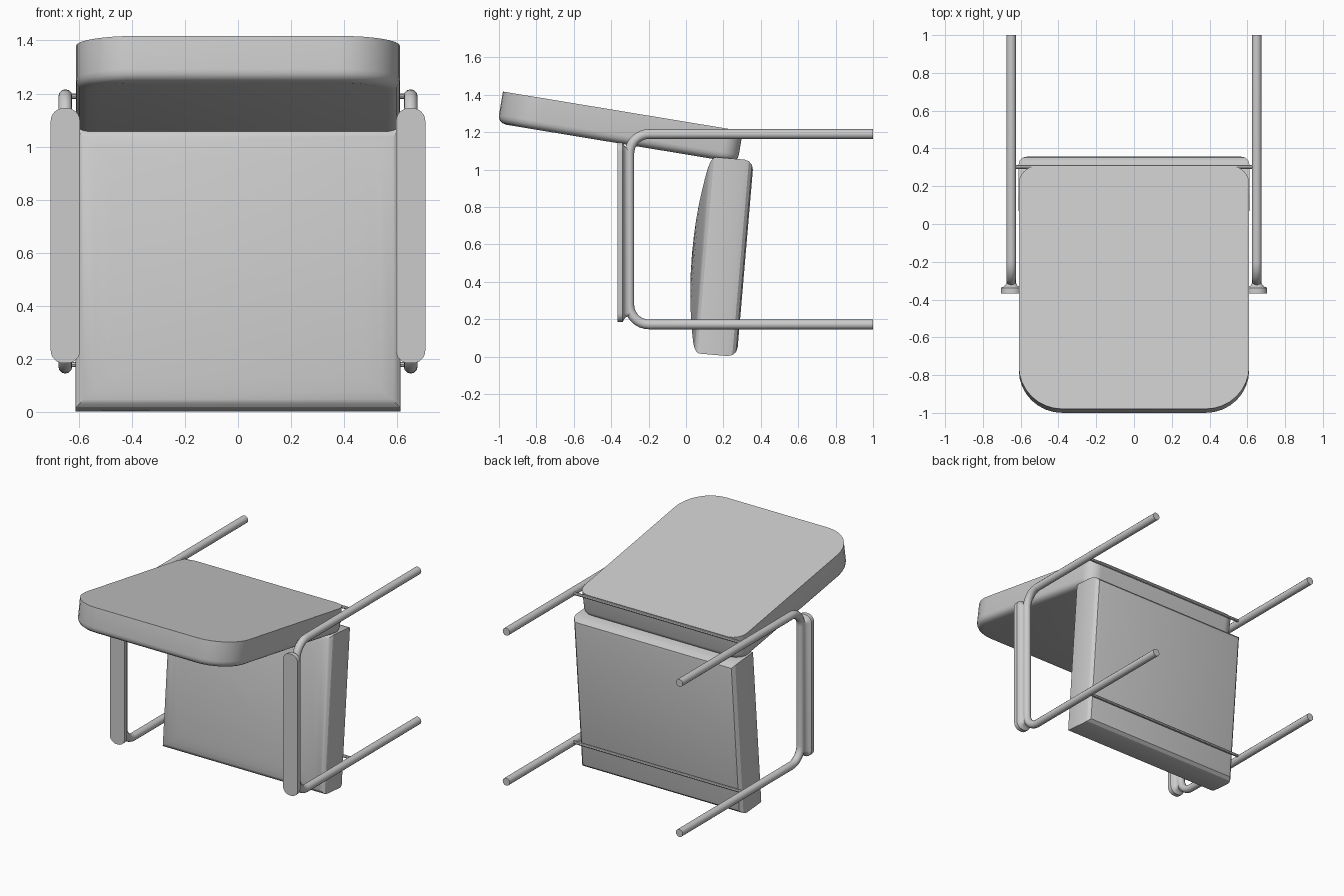
import bpy, bmesh, math
from mathutils import Matrix, Vector

if "Cube" in bpy.data.objects:
    bpy.data.objects.remove(bpy.data.objects["Cube"])


def frame(origin, up):
    """Local frame: x stays world x, y runs along 'up' (y, z), z is their cross product."""
    x, y = Vector((1, 0, 0)), Vector((0, up[0], up[1])).normalized()
    m = Matrix((x, y, x.cross(y))).transposed().to_4x4()
    m.translation = Vector(origin)
    return m


def outline(hx, hy, radii, steps):
    """Rounded rectangle; radii for the (-x-y, +x-y, +x+y, -x+y) corners."""
    pts = []
    for i, (sx, sy) in enumerate(((-1, -1), (1, -1), (1, 1), (-1, 1))):
        r = radii[i]
        if r <= 0:
            pts.append((sx * hx, sy * hy))
            continue
        for k in range(steps + 1):
            a = math.pi + (i + k / steps) * math.pi / 2
            pts.append((sx * (hx - r) + r * math.cos(a), sy * (hy - r) + r * math.sin(a)))
    return pts


def smooth(obj, angle):
    bpy.ops.object.select_all(action='DESELECT')
    obj.select_set(True)
    bpy.context.view_layer.objects.active = obj
    bpy.ops.object.shade_smooth_by_angle(angle=math.radians(angle))


def loft(name, layers, matrix, angle=35):
    """Stack outlines, given as (points, depth), into a closed solid."""
    bm = bmesh.new()
    rings = [[bm.verts.new(matrix @ Vector((x, y, d))) for x, y in pts] for pts, d in layers]
    n = len(rings[0])
    for a, b in zip(rings, rings[1:]):
        for i in range(n):
            j = (i + 1) % n
            bm.faces.new((a[i], a[j], b[j], b[i]))
    bm.faces.new(rings[0][::-1])
    bm.faces.new(rings[-1])
    bmesh.ops.recalc_face_normals(bm, faces=bm.faces)
    mesh = bpy.data.meshes.new(name)
    bm.to_mesh(mesh)
    bm.free()
    obj = bpy.data.objects.new(name, mesh)
    bpy.context.collection.objects.link(obj)
    smooth(obj, angle)


def tube(name, pts, radius, sides=4):
    cu = bpy.data.curves.new(name, 'CURVE')
    cu.dimensions = '3D'
    cu.bevel_depth, cu.bevel_resolution, cu.use_fill_caps = radius, sides, True
    sp = cu.splines.new('POLY')
    sp.points.add(len(pts) - 1)
    for p, co in zip(sp.points, pts):
        p.co = (*co, 1)
    obj = bpy.data.objects.new(name, cu)
    bpy.context.collection.objects.link(obj)
    bpy.ops.object.select_all(action='DESELECT')
    obj.select_set(True)
    bpy.context.view_layer.objects.active = obj
    bpy.ops.object.convert(target='MESH')
    smooth(bpy.context.view_layer.objects.active, 40)


# Seat cushion: mitred slab with rounded back edges and a domed front (inset, depth)
HX, HY = 0.612, 0.527
seat = [((HX - s, HY - s), d) for s, d in
        ((0.05, 0), (0.025, 0.007), (0.007, 0.025), (0, 0.05), (0, 0.2),
         (0.004, 0.212), (0.014, 0.222), (0.03, 0.231))]
seat += [((HX * f, HY * f), d) for f, d in
         ((0.88, 0.241), (0.78, 0.251), (0.66, 0.261), (0.52, 0.271),
          (0.36, 0.279), (0.2, 0.284), (0.03, 0.286))]
loft("seat", [(outline(*h, (0,) * 4, 1), d) for h, d in seat],
     frame((0, 0.317, 0.524), (0.085, 0.996)), 25)

# Backrest cushion: rounded outline, softened lower edge
T, HL = 0.172, 0.65
axis = Vector((0, 0.987, -0.163)).normalized()
top_mid = Vector((0, -0.979, 1.417)) + axis * HL
back = []
for s, d in ((0.045, 0), (0.026, 0.005), (0.012, 0.014), (0.003, 0.028), (0, 0.045), (0, T)):
    radii = [r - s for r in (0.23, 0.23, 0.09, 0.09)]
    back.append((outline(0.61 - s, HL - s, radii, 8), d - T))
loft("backrest", back, frame(top_mid, (axis.y, axis.z)))

# Side frames: one bent tube per side with an arm pad
YF, ZT, ZB, R = -0.303, 1.19, 0.172, 0.105
for side, sx in (("left", -1), ("right", 1)):
    x = sx * 0.65
    path = [(x, 1.0, ZT)]
    for zc, start in ((ZT - R, 90), (ZB + R, 180)):
        for k in range(9):
            a = math.radians(start + k * 90 / 8)
            path.append((x, YF + R + R * math.cos(a), zc + R * math.sin(a)))
    path.append((x, 1.0, ZB))
    tube(side + "_leg_frame", path, 0.026)

    pad = []
    for s, d in ((0.031, 0.0), (0.029, 0.012), (0.023, 0.022), (0.014, 0.029),
                 (0.004, 0.033), (0, 0.036), (0, 0.064)):
        pad.append((outline(0.055 - s, 0.48 - s, (0.048 - s,) * 4, 6), d))
    loft(side + "_arm_pad", pad, frame((x, YF, 0.665), (0, 1)))

# Thin cross rods joining the side frames
for name, z in (("upper_cross_rod", 1.19), ("lower_cross_rod", 0.18)):
    tube(name, [(-0.64, 0.302, z), (0.64, 0.302, z)], 0.01, 2)
